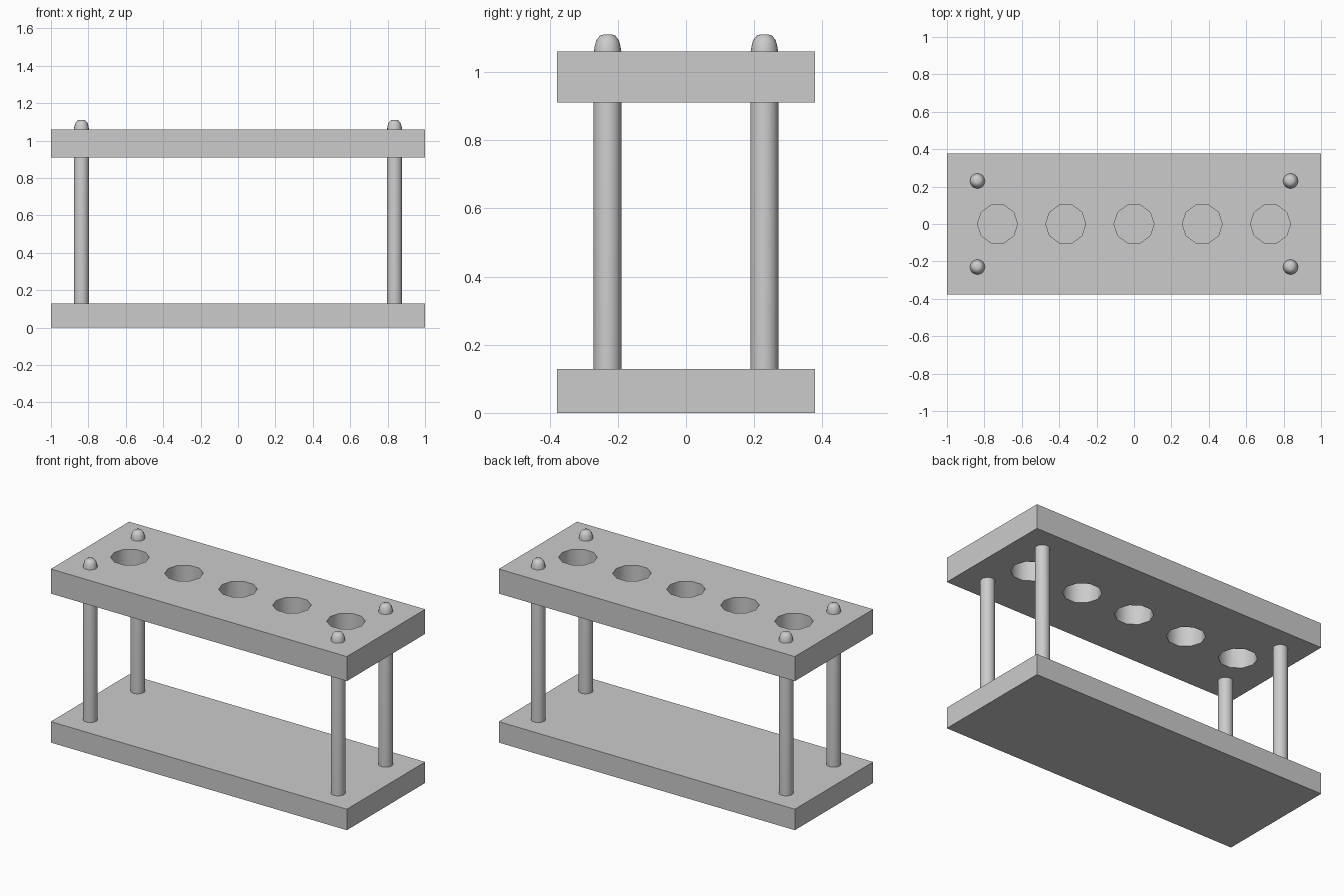
import bpy, bmesh, math

if "Cube" in bpy.data.objects:
    bpy.data.objects.remove(bpy.data.objects["Cube"])


def make_object(name, bm):
    bmesh.ops.recalc_face_normals(bm, faces=bm.faces)
    mesh = bpy.data.meshes.new(name)
    bm.to_mesh(mesh)
    bm.free()
    obj = bpy.data.objects.new(name, mesh)
    bpy.context.collection.objects.link(obj)
    return obj


def smooth(obj, angle):
    bpy.ops.object.select_all(action='DESELECT')
    obj.select_set(True)
    bpy.context.view_layer.objects.active = obj
    bpy.ops.object.shade_smooth_by_angle(angle=math.radians(angle))


def board(name, z0, z1):
    bm = bmesh.new()
    bmesh.ops.create_cube(bm, size=1)
    bmesh.ops.scale(bm, verts=bm.verts, vec=(2, 0.756, z1 - z0))
    bmesh.ops.translate(bm, verts=bm.verts, vec=(0, 0, (z0 + z1) / 2))
    return make_object(name, bm)


def lathe(name, profile, x, y, sides):
    bm = bmesh.new()
    rings = [[bm.verts.new((x + r * math.cos(2 * math.pi * i / sides),
                            y + r * math.sin(2 * math.pi * i / sides), z))
              for i in range(sides)] for r, z in profile]
    for a, b in zip(rings, rings[1:]):
        for i in range(sides):
            j = (i + 1) % sides
            bm.faces.new((a[i], a[j], b[j], b[i]))
    bm.faces.new(rings[0])
    bm.faces.new(rings[-1])
    return make_object(name, bm)


# Base and top boards
board("base_board", 0, 0.128)
top = board("top_board", 0.91, 1.06)

# Row of ten-sided tube holes through the top board
for i in range(5):
    cutter = lathe("hole_cutter", [(0.107, 0.8), (0.107, 1.2)],
                   (i - 2) * 0.365, 0, 10)
    cutter.hide_render = True
    mod = top.modifiers.new("tube_hole", 'BOOLEAN')
    mod.operation = 'DIFFERENCE'
    mod.solver = 'EXACT'
    mod.object = cutter
    bpy.context.view_layer.objects.active = top
    bpy.ops.object.modifier_apply(modifier=mod.name)
    bpy.data.objects.remove(cutter)
smooth(top, 40)

# Corner posts with rounded tips
post = [(0.041, 0.1), (0.041, 1.055), (0.038, 1.075),
        (0.033, 1.093), (0.022, 1.107), (0.01, 1.11)]
for x, side in ((-0.837, "left"), (0.837, "right")):
    for y, end in ((-0.23, "front"), (0.23, "back")):
        smooth(lathe(f"{end}_{side}_post", post, x, y, 16), 50)
